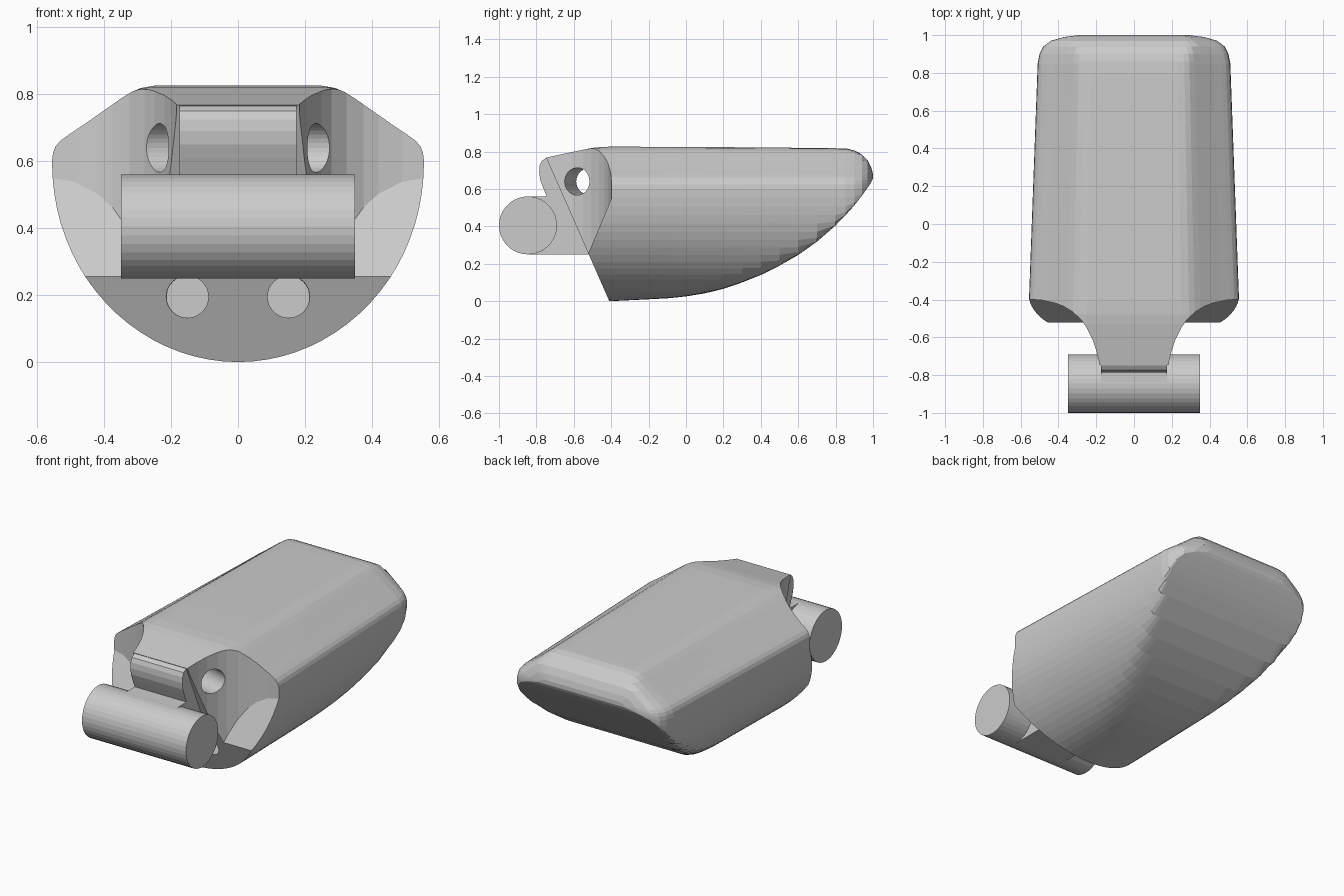
import bpy, bmesh
from math import sin, cos, pi
from mathutils import Vector

if "Cube" in bpy.data.objects:
    bpy.data.objects.remove(bpy.data.objects["Cube"])


def make(name, bm):
    bmesh.ops.recalc_face_normals(bm, faces=bm.faces)
    me = bpy.data.meshes.new(name)
    bm.to_mesh(me)
    bm.free()
    ob = bpy.data.objects.new(name, me)
    bpy.context.collection.objects.link(ob)
    return ob


def loft(name, rings):
    bm = bmesh.new()
    rows = [[bm.verts.new(p) for p in r] for r in rings]
    n = len(rows[0])
    for a, b in zip(rows, rows[1:]):
        for i in range(n):
            j = (i + 1) % n
            bm.faces.new((a[i], a[j], b[j], b[i]))
    bm.faces.new(rows[0])
    bm.faces.new(rows[-1])
    return make(name, bm)


def side_prism(name, profile, w):
    return loft(name, [[(x, y, z) for y, z in profile] for x in (-w, w)])


def rod(name, a, b, r, n=32):
    a, b = Vector(a), Vector(b)
    q = (b - a).to_track_quat('Z', 'Y')
    ring = [q @ Vector((r * cos(2 * pi * i / n), r * sin(2 * pi * i / n), 0)) for i in range(n)]
    return loft(name, [[c + p for p in ring] for c in (a, b)])


def boolean(ob, tool, op='DIFFERENCE'):
    tool.hide_render = True
    m = ob.modifiers.new(op, 'BOOLEAN')
    m.operation, m.object, m.solver = op, tool, 'EXACT'
    bpy.context.view_layer.objects.active = ob
    bpy.ops.object.modifier_apply(modifier=m.name)
    bpy.data.objects.remove(tool)


def interp(pts, t):
    for (a, u), (b, v) in zip(pts, pts[1:]):
        if t <= b:
            return u + (v - u) * (t - a) / (b - a)
    return pts[-1][1]


def soft_max(a, b, k):
    h = max(k - abs(a - b), 0) / k
    return max(a, b) + h * h * k / 4


# Rounded shell: cross-section trimmed by side and plan outlines
bottom = [(-.9, -.06), (-.41, -.06), (-.1, 0), (0, .018), (.1, .04), (.2, .066), (.3, .1),
          (.4, .14), (.5, .19), (.6, .247), (.7, .318), (.8, .405), (.86, .467), (.9, .512),
          (.94, .563), (.97, .605), (.99, .635), (1, .655)]
top = [(-.9, .735), (-.75, .767), (-.53, .815), (-.48, .828), (-.4, .845), (0, .835), (.8, .82), (.86, .817),
       (.9, .806), (.94, .785), (.97, .755), (.99, .715), (1, .68)]
plan = [(-.9, .565), (-.4, .556), (.85, .51), (.9, .5), (.94, .48), (.97, .44), (.99, .37), (1, .29)]
half = [(.556 * sin(pi / 2 * i / 20), .6 - .6 * cos(pi / 2 * i / 20)) for i in range(1, 21)]
half += [(.553, .625), (.545, .645), (.53, .662), (.505, .68), (.46, .71), (.4, .752),
         (.35, .787), (.32, .806), (.29, .819), (.25, .826), (.15, .826)]
section = [(0, 0)] + half + [(0, .826)] + [(-x, z) for x, z in reversed(half)]
stations = sorted({y for line in (bottom, top, plan) for y, _ in line})


def ring(y):
    lo, hi, s = interp(bottom, y), interp(top, y), interp(plan, y) / .556
    return [(x * s, y, -soft_max(-soft_max(z, lo, .06), -hi, .02)) for x, z in section]


fingertip = loft("fingertip_shell", [ring(y) for y in stations])

# Slanted front face
boolean(fingertip, side_prism("slant_cutter", [(-.366, -.1), (-.85, 1), (-1.3, 1), (-1.3, -.1)], 1))

# Concave side notches with sloping floors, and the lower cord holes
notch = [(.7, -.395), (.56, -.398), (.49, -.403), (.42, -.418), (.375, -.435), (.325, -.465), (.28, -.507),
         (.25, -.55), (.22, -.61), (.2, -.67), (.185, -.73), (.177, -.8), (.176, -.95), (.7, -.95)]
for s in (-1, 1):
    boolean(fingertip, loft("notch_cutter", [
        [(s * x, y, .26 + (y + .52) / .42) for x, y in notch],
        [(s * x, y, 1.2) for x, y in notch]]))
    boolean(fingertip, rod("cord_hole_cutter", (s * .153, -.8, .195), (s * .15, -.2, .195), .063))

# Central tongue and hinge arm
arm = [(-.48, .25), (-.845, .249), (-.845, .559), (-.745, .561), (-.765, .61), (-.78, .65), (-.785, .69),
       (-.782, .725), (-.772, .75), (-.75, .764), (-.48, .815)]
boolean(fingertip, side_prism("hinge_arm", arm, .1745), 'UNION')

# Cross hole bending back at the middle
for s in (-1, 1):
    boolean(fingertip, rod("cross_hole_cutter", (s * .6, -.69, .64), (s * -.01, -.508, .64), .073))

# Hinge pin
boolean(fingertip, rod("hinge_pin", (-.35, -.845, .405), (.35, -.845, .405), .155, 36), 'UNION')
